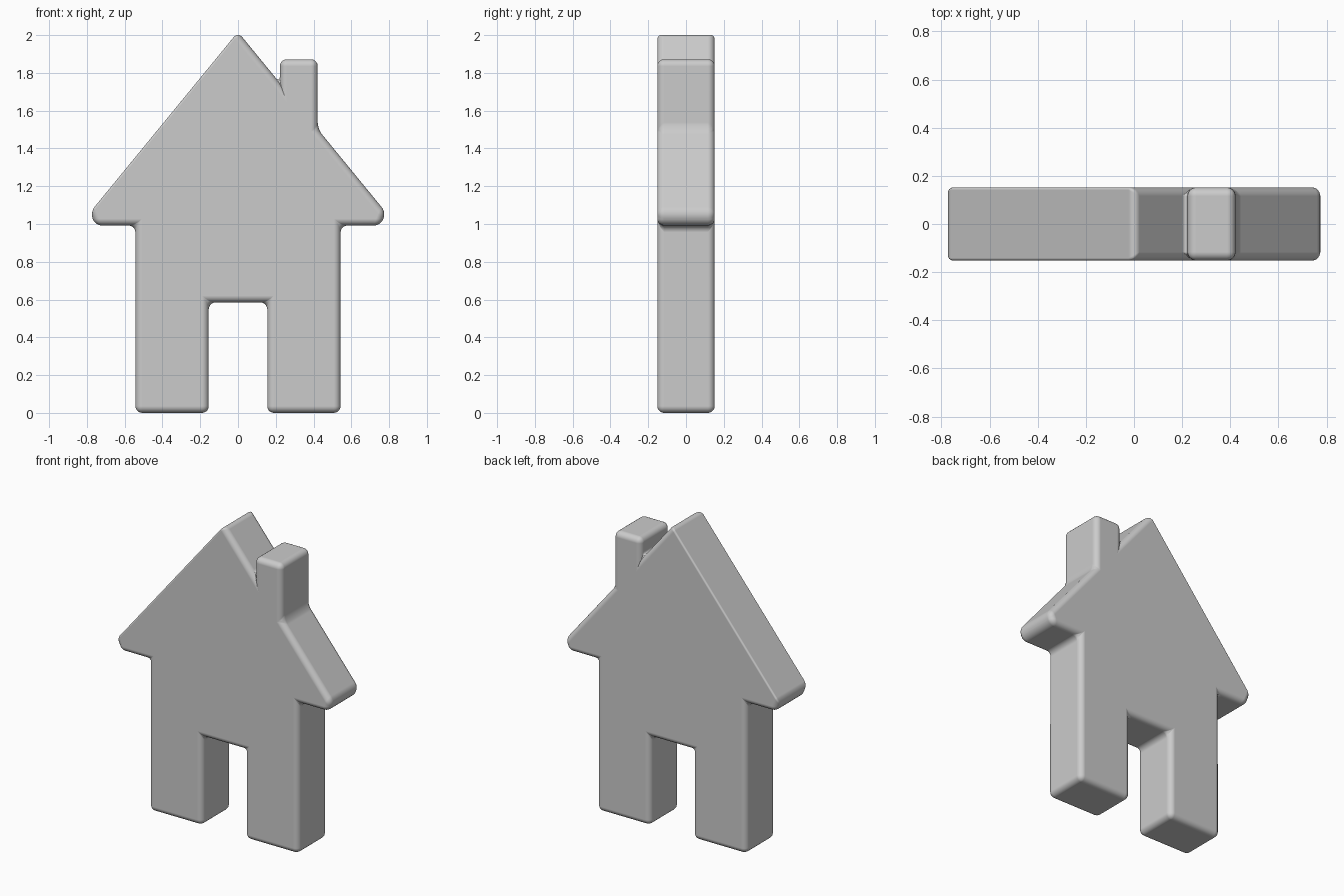
import bpy
import bmesh

if "Cube" in bpy.data.objects:
    bpy.data.objects.remove(bpy.data.objects["Cube"])

HALF_DEPTH = 0.152
BEVEL = 0.036
APEX, SLOPE = 2.017, 1.22


def roof(x):
    """Height of the roof line at x."""
    return APEX - SLOPE * abs(x)


# Front outline: left wall and door, doorway, right wall, eaves, chimney, apex
left = [(-0.155, 0.585), (-0.155, 0.0), (-0.543, 0.0), (-0.543, 0.992),
        (-0.755, 0.992), (-0.783, roof(0.783))]
right = [(-x, z) for x, z in reversed(left)]
chimney = [(0.422, roof(0.422)), (0.422, 1.872), (0.222, 1.872), (0.222, roof(0.222))]
# walk: left eave -> left wall -> doorway -> right wall -> right eave -> chimney -> apex
outline = left[::-1] + right[::-1] + chimney + [(0.0, APEX)]

# House body extruded through its thickness
bm = bmesh.new()
front = bm.faces.new([bm.verts.new((x, -HALF_DEPTH, z)) for x, z in outline])
ext = bmesh.ops.extrude_face_region(bm, geom=[front], use_keep_orig=True)
new_verts = [g for g in ext["geom"] if isinstance(g, bmesh.types.BMVert)]
bmesh.ops.translate(bm, vec=(0, 2 * HALF_DEPTH, 0), verts=new_verts)
bmesh.ops.recalc_face_normals(bm, faces=bm.faces)

# Rounded edges everywhere, much tighter along the left roof slope
weight = bm.edges.layers.float.new("bevel_weight_edge")
for e in bm.edges:
    a, b = e.verts[0].co, e.verts[1].co
    left_slope = abs(a.y - b.y) < 1e-4 and min(a.x, b.x) < -0.77 and max(a.z, b.z) > 1.9
    e[weight] = 0.3 if left_slope else 1.0
for f in bm.faces:
    f.smooth = True

mesh = bpy.data.meshes.new("house")
bm.to_mesh(mesh)
bm.free()
house = bpy.data.objects.new("house", mesh)
bpy.context.collection.objects.link(house)

bevel = house.modifiers.new("rounded_edges", "BEVEL")
bevel.width = BEVEL
bevel.segments = 5
bevel.limit_method = 'WEIGHT'
bevel.use_clamp_overlap = False
bevel.harden_normals = True
